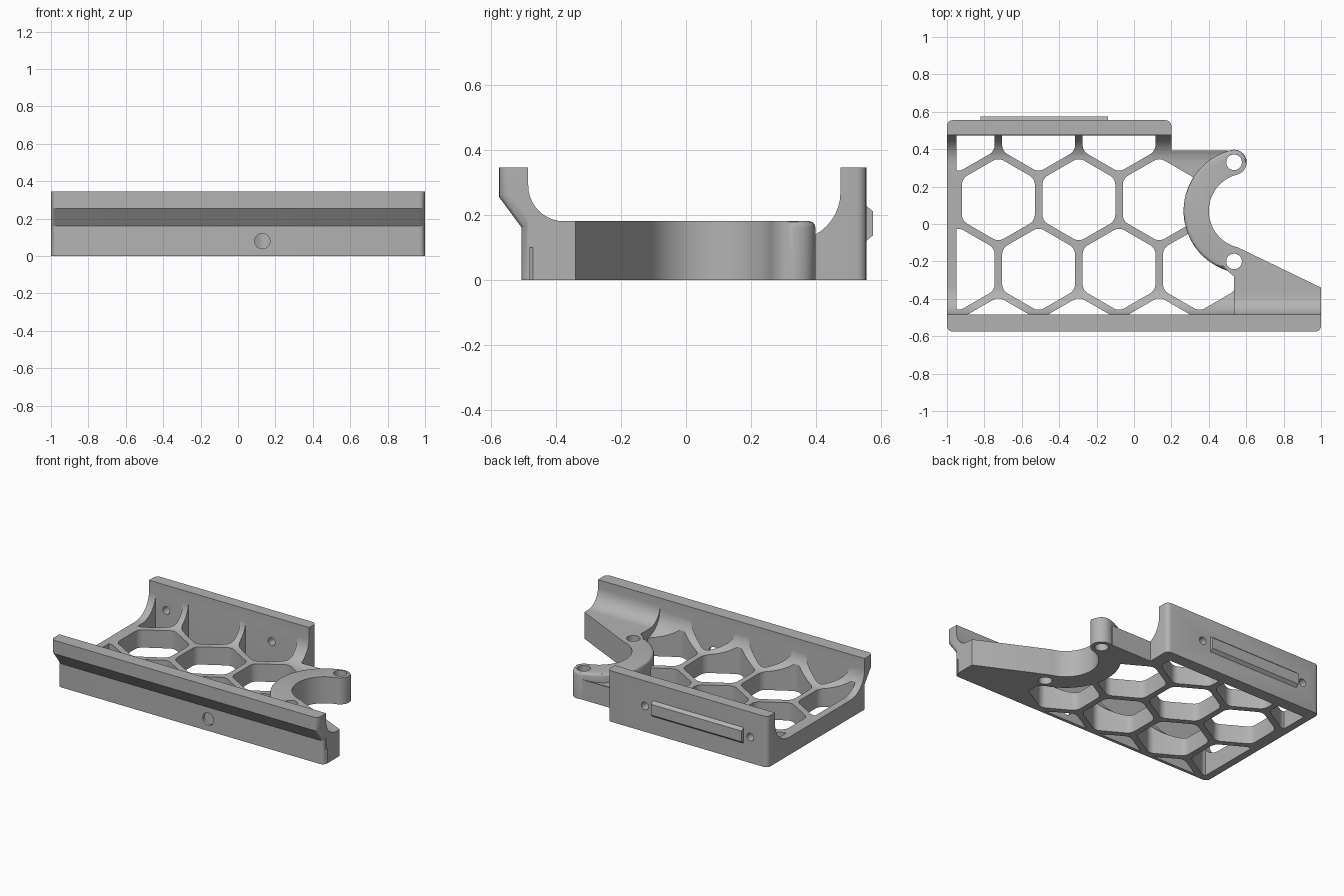
import bpy, bmesh
from math import cos, sin, radians

cube = bpy.data.objects.get("Cube")
if cube:
    bpy.data.objects.remove(cube)

grey = bpy.data.materials.new("plain grey")
grey.use_nodes = True
grey.diffuse_color = (0.45, 0.45, 0.45, 1)
grey.node_tree.nodes["Principled BSDF"].inputs["Base Color"].default_value = grey.diffuse_color


def arc(cx, cy, r, start, end, n=10):
    angles = [radians(start + (end - start) * i / n) for i in range(n + 1)]
    return [(cx + r * cos(a), cy + r * sin(a)) for a in angles]


def prism(name, points, low, high, axis="z", round_edge=None, radius=0.03, segments=4):
    """Extrude a flat outline along z or x and round the edges chosen by a rule."""
    bm = bmesh.new()
    place = (lambda p, h: (p[0], p[1], h)) if axis == "z" else (lambda p, h: (h, p[0], p[1]))
    base = bm.faces.new([bm.verts.new(place(p, low)) for p in points])
    new = bmesh.ops.extrude_face_region(bm, geom=[base])["geom"]
    shift = place((0, 0), high - low)
    bmesh.ops.translate(bm, vec=shift, verts=[v for v in new if isinstance(v, bmesh.types.BMVert)])
    bmesh.ops.recalc_face_normals(bm, faces=bm.faces)
    if round_edge:
        edges = [e for e in bm.edges if round_edge(e.verts[0].co, e.verts[1].co)]
        bmesh.ops.bevel(bm, geom=edges, offset=radius, segments=segments, profile=0.5, affect="EDGES")
    mesh = bpy.data.meshes.new(name)
    bm.to_mesh(mesh)
    bm.free()
    mesh.materials.append(grey)
    obj = bpy.data.objects.new(name, mesh)
    bpy.context.collection.objects.link(obj)
    return obj


def combine(target, tool, operation):
    mod = target.modifiers.new("combine", "BOOLEAN")
    mod.operation, mod.object, mod.solver = operation, tool, "EXACT"
    bpy.context.view_layer.objects.active = target
    bpy.ops.object.modifier_apply(modifier=mod.name)
    bpy.data.objects.remove(tool)


def upright(a, b):
    return abs(a.x - b.x) + abs(a.y - b.y) < 1e-4


def drill(x, y, z, r, length):
    """Cylinder cutter pointing along y."""
    hole = prism("drill", arc(0, 0, r, 0, 345, 23), -length / 2, length / 2)
    hole.rotation_euler.x = radians(90)
    hole.location = (x, y, z)
    bpy.context.view_layer.update()
    return hole


# Cradle: U-shaped section with hollow inner curves and an overhanging front lip
section = [(-0.505, 0), (0.555, 0), (0.555, 0.345), (0.475, 0.345)]
section += arc(0.325, 0.27, 0.15, 0, -90) + arc(-0.335, 0.27, 0.15, -90, -180)
section += [(-0.485, 0.345), (-0.575, 0.345), (-0.575, 0.255), (-0.505, 0.16)]


def end_corner(a, b):
    outer = all(v.y < -0.5 or v.y > 0.55 for v in (a, b))
    return outer and abs(a.x - b.x) < 1e-4 and abs(a.z - b.z) > 0.05


cradle = prism("cradle", section, -1, 1, "x", end_corner)

# Trim the cradle to its plan: long front wall, short back wall, open right side
plan = [(-1.1, -0.7), (1.1, -0.7), (1.1, -0.48), (0.535, -0.48), (0.535, -0.2),
        (0.35, 0), (0.35, 0.14), (0.44, 0.27), (0.5, 0.33), (0.5, 0.393), (0.2, 0.393)]
plan += arc(0.17, 0.525, 0.03, 0, 90, 4) + [(0.17, 0.7), (-1.1, 0.7)]
combine(cradle, prism("plan_cutter", plan, -0.1, 0.5), "INTERSECT")

# Honeycomb openings with rounded corners, kept clear of the walls
for row_y, first_x, count in [(0.502, -0.94, 3), (0.13, -0.725, 3),
                              (-0.242, -0.94, 4), (-0.614, -0.725, 3)]:
    for i in range(count):
        hexagon = arc(first_x + 0.43 * i, row_y, 0.225, 30, 330, 5)
        cell = prism("cell_cutter", hexagon, -0.1, 0.4, "z", upright)
        window = [(-0.95, -0.484), (0.6, -0.484), (0.6, 0.474), (-0.95, 0.474)]
        combine(cell, prism("cell_window", window, -0.2, 0.5), "INTERSECT")
        combine(cradle, cell, "DIFFERENCE")

# Raised hook-shaped arm that runs into a wedge foot
arm_plan = arc(0.535, 0.33, 0.0675, -76, 104, 12)
arm_plan += arc(0.6, 0.07, 0.335, 106, 252, 28)
arm_plan += [(0.535, -0.28), (0.535, -0.49), (0.98, -0.49), (1, -0.47), (1, -0.34)]
arm_plan += arc(0.6, 0.07, 0.2, 257, 106, 28)


def arm_rim(a, b):
    centre = (a + b) / 2
    on_top = min(a.z, b.z) > 0.17
    radius = ((centre.x - 0.6) ** 2 + (centre.y - 0.07) ** 2) ** 0.5
    return on_top and centre.y > -0.25 and centre.x < 0.605 and radius > 0.26


combine(cradle, prism("arm", arm_plan, 0, 0.18, "z", arm_rim, 0.018, 3), "UNION")

# Curve between the foot and the front wall
blend = [(-0.487, 0.1), (-0.375, 0.1)] + arc(-0.375, 0.29, 0.11, -90, -180) + [(-0.487, 0.29)]
combine(cradle, prism("foot_blend", blend, 0.535, 1, "x"), "UNION")

# Screw holes in the arm, back wall and front wall
for y in (0.33, -0.2):
    combine(cradle, prism("drill", arc(0.535, y, 0.042, 0, 345, 23), -0.1, 0.4), "DIFFERENCE")
for x in (-0.08, -0.87):
    combine(cradle, drill(x, 0.5, 0.175, 0.026, 0.3), "DIFFERENCE")
combine(cradle, drill(0.13, -0.52, 0.08, 0.041, 0.14), "DIFFERENCE")

# Chamfered rail on the back wall
rail = prism("back_rail", [(0.55, 0.12), (0.555, 0.12), (0.575, 0.137), (0.575, 0.21),
                           (0.555, 0.227), (0.55, 0.227)], -0.82, -0.14, "x")

for obj in (cradle, rail):
    bpy.ops.object.select_all(action="DESELECT")
    obj.select_set(True)
    bpy.context.view_layer.objects.active = obj
    bpy.ops.object.shade_smooth_by_angle(angle=radians(30))
